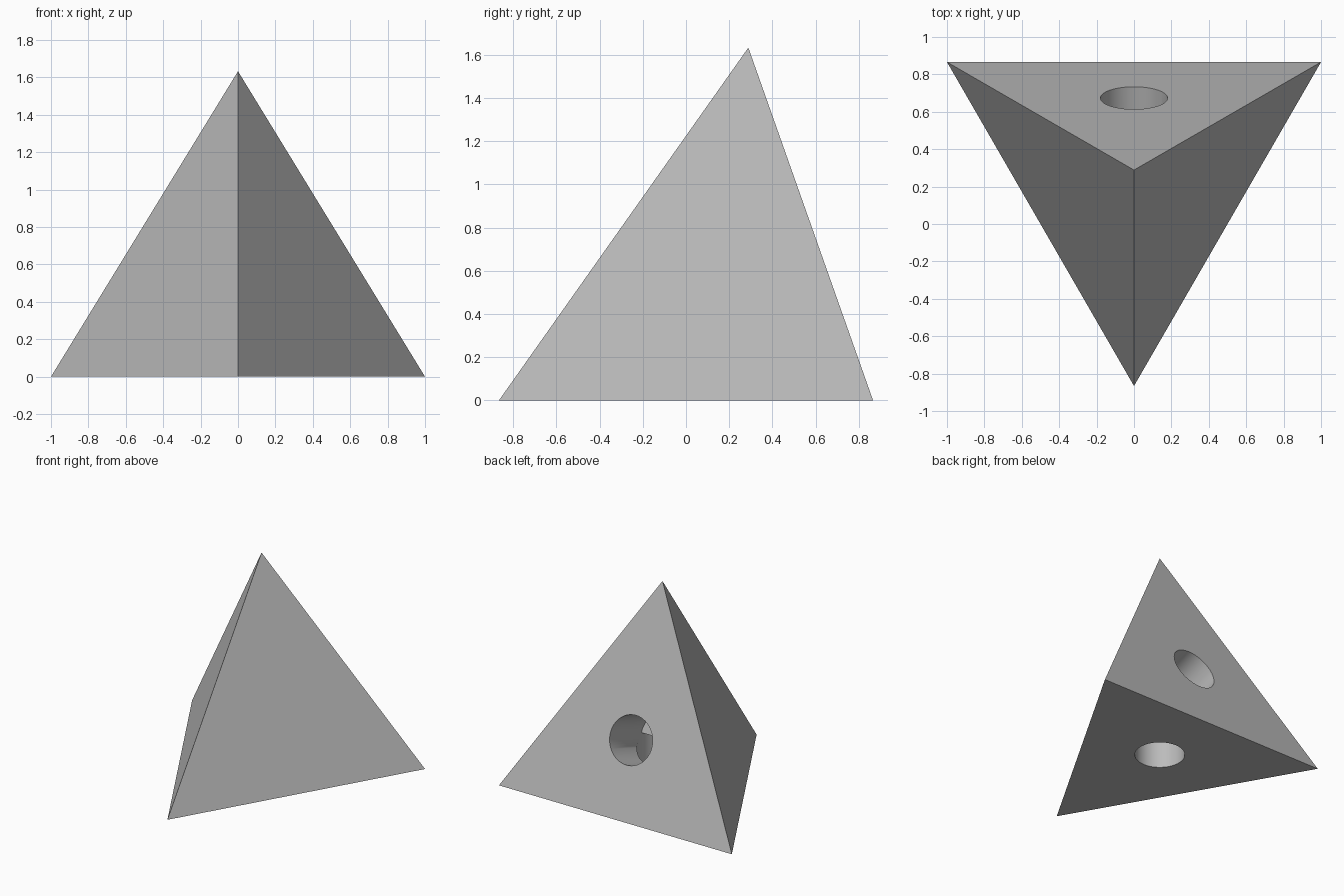
import bpy
import bmesh
from math import sqrt
from mathutils import Vector

cube = bpy.data.objects.get("Cube")
if cube:
    bpy.data.objects.remove(cube, do_unlink=True)

grey = bpy.data.materials.new("light grey")
grey.use_nodes = True
colour = (0.5, 0.5, 0.5, 1)
grey.diffuse_color = colour
grey.node_tree.nodes["Principled BSDF"].inputs["Base Color"].default_value = colour

# Regular tetrahedron with edge length 2
h = sqrt(3) / 2
corners = [Vector(c) for c in ((1, h, 0), (-1, h, 0), (0, -h, 0),
                               (0, h / 3, sqrt(8 / 3)))]
centre = sum(corners, Vector()) / 4
bm = bmesh.new()
bmesh.ops.convex_hull(bm, input=[bm.verts.new(c) for c in corners])
bmesh.ops.recalc_face_normals(bm, faces=bm.faces)
mesh = bpy.data.meshes.new("tetrahedron_body")
bm.to_mesh(mesh)
bm.free()
body = bpy.data.objects.new("tetrahedron_body", mesh)
bpy.context.collection.objects.link(body)
mesh.materials.append(grey)


def drill(name, face_corners):
    """Round hole from the middle of a face to the body centre."""
    face_centre = sum(face_corners, Vector()) / 3
    axis = (face_centre - centre).normalized()
    start, end = centre, face_centre + axis * 0.2
    bpy.ops.mesh.primitive_cylinder_add(
        vertices=64, radius=0.18, depth=(end - start).length,
        location=(start + end) / 2,
        rotation=axis.to_track_quat("Z", "Y").to_euler())
    cutter = bpy.context.object
    cutter.name = name
    cutter.data.materials.append(grey)
    cutter.hide_render = True
    cut = body.modifiers.new(name, "BOOLEAN")
    cut.operation = "DIFFERENCE"
    cut.solver = "EXACT"
    cut.object = cutter
    return cutter


# Holes in the back and bottom faces, meeting inside
a, b, front, apex = corners
cutters = [drill("back_hole", (a, b, apex)), drill("bottom_hole", (a, b, front))]

# Apply the cuts and shade the hole walls smooth
bpy.ops.object.select_all(action="DESELECT")
body.select_set(True)
bpy.context.view_layer.objects.active = body
for cutter in cutters:
    bpy.ops.object.modifier_apply(modifier=cutter.name)
    bpy.data.objects.remove(cutter, do_unlink=True)
bpy.ops.object.shade_smooth_by_angle(angle=0.5)
